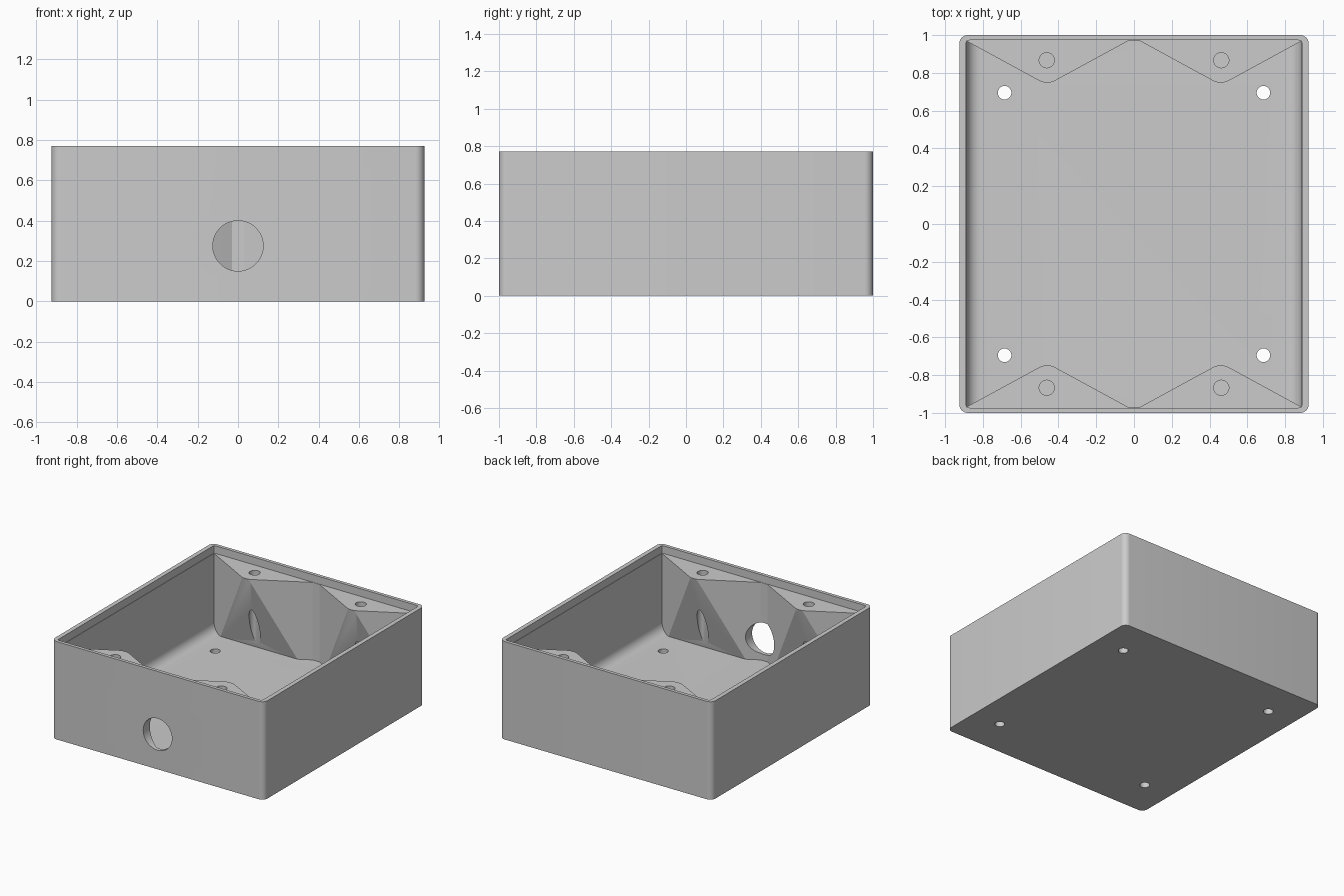
import bpy, bmesh, math
from mathutils import Vector, Matrix

cube = bpy.data.objects.get("Cube")
if cube:
    bpy.data.objects.remove(cube, do_unlink=True)

W, D, H = 0.925, 1.0, 0.77      # half width, half depth, height
IW, ID = 0.887, 0.97            # inner half width and depth
FLOOR, LEDGE = 0.10, 0.71       # floor top, boss top

grey = bpy.data.materials.new("light_grey_plastic")
grey.use_nodes = True
grey.diffuse_color = (0.6, 0.6, 0.6, 1)
grey.node_tree.nodes["Principled BSDF"].inputs["Base Color"].default_value = (0.6, 0.6, 0.6, 1)


def make(name, bm):
    bmesh.ops.recalc_face_normals(bm, faces=bm.faces)
    mesh = bpy.data.meshes.new(name)
    bm.to_mesh(mesh)
    bm.free()
    mesh.materials.append(grey)
    ob = bpy.data.objects.new(name, mesh)
    bpy.context.collection.objects.link(ob)
    return ob


def block(name, hx, hy, z0, z1, radius, pick, segments=8):
    """Box whose edges chosen by pick(direction, midpoint) are rounded."""
    bm = bmesh.new()
    bmesh.ops.create_cube(bm, size=2)
    for v in bm.verts:
        v.co = Vector((v.co.x * hx, v.co.y * hy, z1 if v.co.z > 0 else z0))
    edges = [e for e in bm.edges
             if pick((e.verts[0].co - e.verts[1].co).normalized(),
                     (e.verts[0].co + e.verts[1].co) / 2)]
    bmesh.ops.bevel(bm, geom=edges, offset=radius, segments=segments,
                    profile=0.5, affect='EDGES')
    return make(name, bm)


def rod(name, centre, radius, length, along_y=False):
    bm = bmesh.new()
    turn = Matrix.Rotation(math.pi / 2, 4, 'X') if along_y else Matrix()
    bmesh.ops.create_cone(bm, cap_ends=True, segments=48, radius1=radius, radius2=radius,
                          depth=length, matrix=Matrix.Translation(centre) @ turn)
    return make(name, bm)


def cut(ob, cutters):
    """Subtract the cutters and bake the result into the mesh."""
    for c in cutters:
        mod = ob.modifiers.new("cut", 'BOOLEAN')
        mod.operation, mod.solver, mod.object = 'DIFFERENCE', 'EXACT', c
    bpy.context.view_layer.update()
    deps = bpy.context.evaluated_depsgraph_get()
    mesh = bpy.data.meshes.new_from_object(ob.evaluated_get(deps))
    ob.modifiers.clear()
    ob.data = mesh


def vertical(d, mid):
    return abs(d.z) > 0.9


def floor_side(d, mid):
    return abs(d.y) > 0.9 and mid.z < H / 2


corners = [(sx, sy) for sx in (-1, 1) for sy in (-1, 1)]
cable_hole = rod("cable_hole_cutter", (0, -0.95, 0.275), 0.125, 0.4, along_y=True)
helpers = [cable_hole]

# Shell: rounded tray with filleted floor, lid recess, mounting holes and cable hole
shell = block("box_shell", W, D, 0, H, 0.045, vertical)
cavity = block("cavity_cutter", IW, ID, FLOOR, H + 0.1, 0.075, floor_side)
recess = block("recess_cutter", IW + 0.003, ID + 0.003, LEDGE, H + 0.2, 0.02, vertical)
floor_holes = [rod("floor_hole_cutter", (sx * 0.685, sy * 0.695, 0.05), 0.036, 0.3)
               for sx, sy in corners]
shell_cutters = [cavity, recess, cable_hole] + floor_holes
helpers += [cavity, recess] + floor_holes
cut(shell, shell_cutters)


# Screw bosses: wedge with a rounded nose and an underside that slopes back to the wall
def boss(sx, sy):
    half, slope, nose = 0.43, 0.545, 0.045
    tip = ID - half * slope
    profile = [(-half, ID + 0.015), (-half, ID)]
    for i in range(9):
        x = nose * (i / 4 - 1)
        profile.append((x, tip + slope * (nose / 2 + x * x / (2 * nose))))
    profile += [(half, ID), (half, ID + 0.015)]

    bm = bmesh.new()
    base = bm.faces.new([bm.verts.new((sx * (0.46 + x), sy * y, FLOOR - 0.02))
                         for x, y in profile])
    top = bmesh.ops.extrude_face_region(bm, geom=[base])["geom"]
    bmesh.ops.translate(bm, vec=(0, 0, LEDGE - FLOOR + 0.02),
                        verts=[g for g in top if isinstance(g, bmesh.types.BMVert)])
    everything = bm.verts[:] + bm.edges[:] + bm.faces[:]
    bmesh.ops.bisect_plane(bm, geom=everything, plane_co=(0, sy * 0.75, LEDGE),
                           plane_no=(0, -sy * 0.61, -0.168), clear_outer=True)
    bmesh.ops.holes_fill(bm, edges=[e for e in bm.edges if e.is_boundary], sides=0)
    name = ("front" if sy < 0 else "back") + ("_left" if sx > 0 else "_right") + "_screw_boss"
    ob = make(name, bm)
    drill = rod("screw_hole_cutter", (sx * 0.462, sy * 0.867, 0.5), 0.04, 1.2)
    helpers.append(drill)
    cut(ob, [drill] + ([cable_hole] if sy < 0 else []))
    return ob


parts = [shell] + [boss(sx, sy) for sx, sy in corners]

# Remove the cutters, then smooth the rounded surfaces
for h in helpers:
    bpy.data.objects.remove(h, do_unlink=True)
bpy.ops.object.select_all(action='DESELECT')
for p in parts:
    p.select_set(True)
bpy.context.view_layer.objects.active = shell
bpy.ops.object.shade_smooth_by_angle(angle=math.radians(25))
